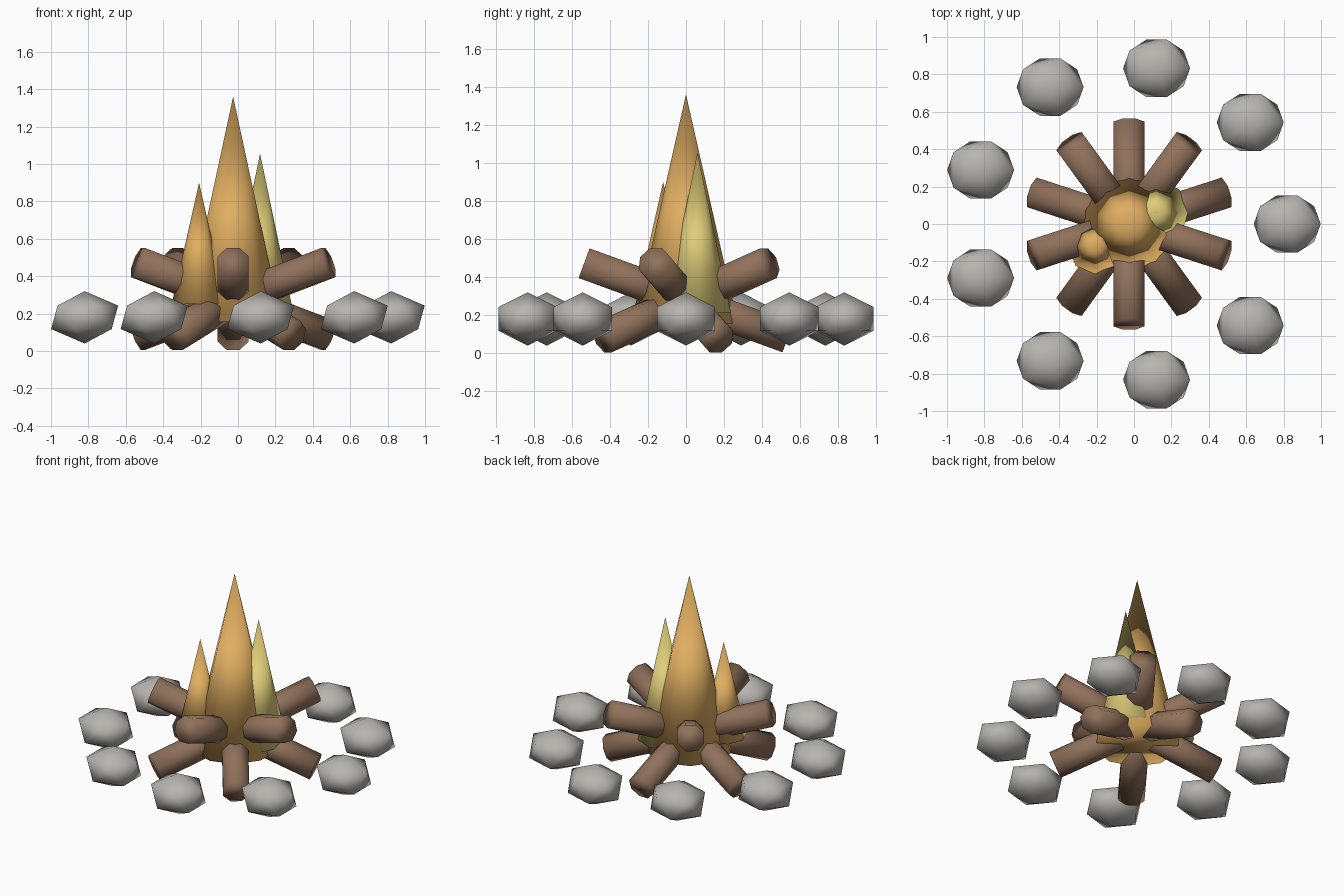
import bpy
from math import radians, cos, sin, pi
from mathutils import Vector, Matrix

cube = bpy.data.objects.get("Cube")
if cube:
    bpy.data.objects.remove(cube, do_unlink=True)

CENTRE = Vector((-0.026, 0, 0))


def material(name, rgb):
    m = bpy.data.materials.new(name)
    m.use_nodes = True
    m.diffuse_color = (*rgb, 1)
    m.node_tree.nodes["Principled BSDF"].inputs["Base Color"].default_value = (*rgb, 1)
    return m


stone_grey = material("stone grey", (0.47, 0.46, 0.43))
wood_brown = material("wood brown", (0.28, 0.165, 0.105))
flame_orange = material("flame orange", (0.74, 0.42, 0.12))
flame_yellow = material("flame yellow", (0.73, 0.61, 0.19))


def finish(name, mat):
    ob = bpy.context.object
    ob.name = name
    ob.data.materials.append(mat)
    bpy.ops.object.shade_smooth()
    return ob


def polar(angle, radius, z):
    return CENTRE + Vector((radius * cos(angle), radius * sin(angle), z))


# Ring of stones
for i in range(9):
    bpy.ops.mesh.primitive_ico_sphere_add(
        subdivisions=1, radius=1, location=polar(radians(40 * i), 0.845, 0.18))
    finish(f"stone_{i + 1}", stone_grey).scale = (0.2, 0.18, 0.14)


# Logs: alternately leaning up and down as they point outwards
def log(name, angle, tilt):
    length, radius, outer = 0.53, 0.09, 0.57
    bpy.ops.mesh.primitive_cylinder_add(vertices=8, radius=radius, depth=length)
    ob = finish(name, wood_brown)
    ob.data.transform(Matrix.Translation((0, 0, outer - length / 2))
                      @ Matrix.Rotation(pi / 8, 4, 'Z'))
    ob.location = CENTRE + Vector((0, 0, 0.278))
    ob.rotation_euler = (0, pi / 2 - tilt, angle)


for i in range(5):
    log(f"upper_log_{i + 1}", radians(270 + 72 * i), radians(20))
    log(f"lower_log_{i + 1}", radians(90 + 72 * i), radians(-20))


# Flames
def flame(name, x, y, base, tip, radius, sides, mat):
    bpy.ops.mesh.primitive_cone_add(
        vertices=sides, radius1=radius, radius2=0, depth=tip - base,
        location=(x, y, (base + tip) / 2))
    finish(name, mat)


flame("main_flame", CENTRE.x, 0, 0.155, 1.36, 0.273, 10, flame_orange)
flame("yellow_flame", 0.118, 0.06, 0.21, 1.055, 0.177, 8, flame_yellow)
flame("small_flame", -0.208, -0.12, 0.25, 0.9, 0.147, 8, flame_orange)
